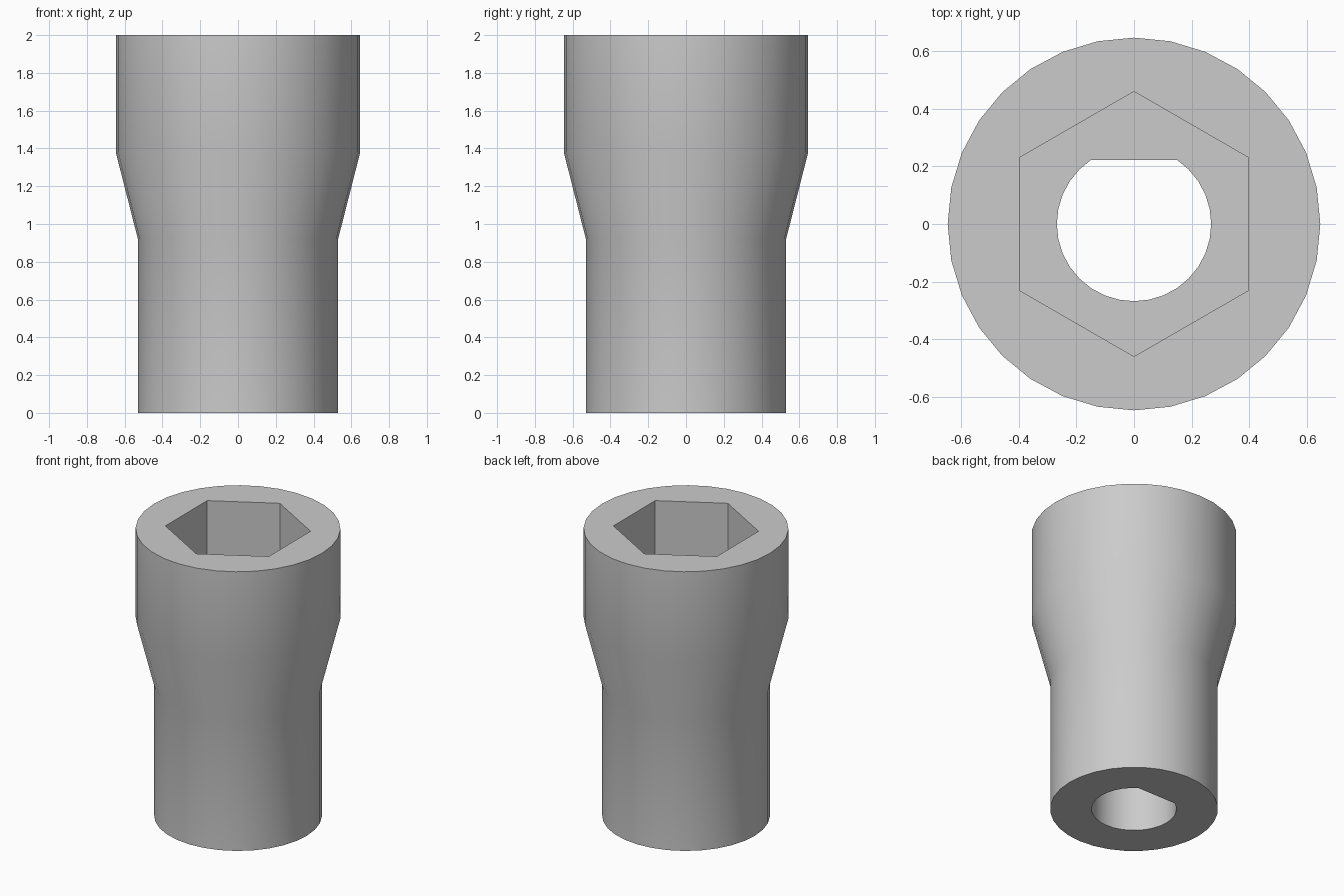
import bpy, bmesh, math

if "Cube" in bpy.data.objects:
    bpy.data.objects.remove(bpy.data.objects["Cube"])

grey = bpy.data.materials.new("plain grey")
grey.use_nodes = True
colour = (0.6, 0.6, 0.6, 1)
grey.diffuse_color = colour
grey.node_tree.nodes["Principled BSDF"].inputs["Base Color"].default_value = colour


def ring(radius, sides):
    """Points of a regular polygon with a corner on +y."""
    return [(radius * math.sin(2 * math.pi * i / sides),
             radius * math.cos(2 * math.pi * i / sides)) for i in range(sides)]


def loft(name, sections):
    """Closed solid through a stack of (height, outline) sections."""
    bm = bmesh.new()
    loops = [[bm.verts.new((x, y, z)) for x, y in outline] for z, outline in sections]
    for low, high in zip(loops, loops[1:]):
        for i in range(len(low)):
            j = (i + 1) % len(low)
            bm.faces.new((low[i], low[j], high[j], high[i]))
    bm.faces.new(loops[0])
    bm.faces.new(loops[-1])
    bmesh.ops.recalc_face_normals(bm, faces=bm.faces)
    mesh = bpy.data.meshes.new(name)
    bm.to_mesh(mesh)
    bm.free()
    mesh.materials.append(grey)
    obj = bpy.data.objects.new(name, mesh)
    bpy.context.collection.objects.link(obj)
    return obj


# Outer sleeve: narrow shank, taper, wide head
SIDES = 32
profile = [(0, 0.53), (0.92, 0.53), (1.38, 0.647), (2, 0.647)]
sleeve = loft("coupling_sleeve", [(z, ring(r, SIDES)) for z, r in profile])

# Hexagonal socket in the head
hexagon = ring(0.46, 6)
socket = loft("socket_cutter", [(1.38, hexagon), (2.1, hexagon)])

# D-shaped shaft bore with its flat towards the back
BORE, FLAT = 0.268, 0.222
half = math.sqrt(BORE ** 2 - FLAT ** 2)
d_shape = [(half, FLAT)] + [p for p in ring(BORE, SIDES) if p[1] < FLAT - 0.001] + [(-half, FLAT)]
bore = loft("bore_cutter", [(-0.1, d_shape), (1.5, d_shape)])

bpy.ops.object.select_all(action="DESELECT")
bpy.context.view_layer.objects.active = sleeve
sleeve.select_set(True)
for cutter in (socket, bore):
    cutter.hide_render = True
    cut = sleeve.modifiers.new(cutter.name, "BOOLEAN")
    cut.operation = "DIFFERENCE"
    cut.solver = "EXACT"
    cut.object = cutter
    bpy.ops.object.modifier_apply(modifier=cut.name)
    bpy.data.objects.remove(cutter)

bpy.ops.object.shade_smooth_by_angle(angle=math.radians(30))
